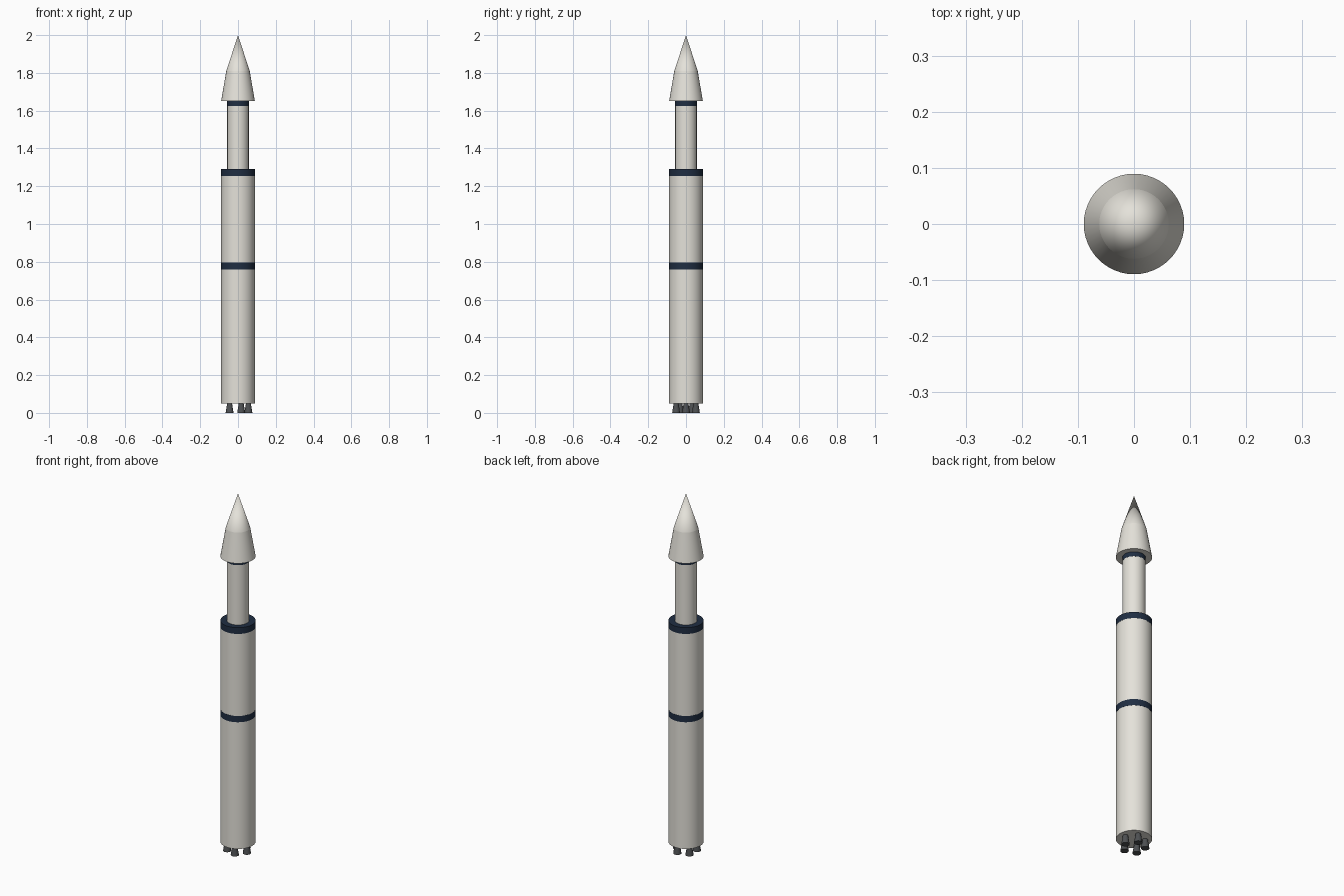
import bpy, bmesh, math
from mathutils import Matrix

if "Cube" in bpy.data.objects:
    bpy.data.objects.remove(bpy.data.objects["Cube"])

def material(name, rgb):
    m = bpy.data.materials.new(name)
    m.diffuse_color = (*rgb, 1)
    m.use_nodes = True
    m.node_tree.nodes["Principled BSDF"].inputs["Base Color"].default_value = m.diffuse_color
    return m

WHITE = material("warm white", (0.78, 0.76, 0.70))
NAVY = material("dark navy", (0.014, 0.027, 0.055))
GREY = material("dark grey", (0.075, 0.08, 0.085))

def frustum(name, mat, z0, z1, r0, r1, x=0, y=0, sides=48):
    """Upright round section from z0 (radius r0) to z1 (radius r1)."""
    bm = bmesh.new()
    bmesh.ops.create_cone(bm, cap_ends=True, segments=sides, radius1=r0, radius2=r1,
                          depth=z1 - z0, matrix=Matrix.Translation((x, y, (z0 + z1) / 2)))
    if r1 == 0:
        bmesh.ops.remove_doubles(bm, verts=bm.verts, dist=1e-5)
    mesh = bpy.data.meshes.new(name)
    bm.to_mesh(mesh)
    bm.free()
    mesh.materials.append(mat)
    ob = bpy.data.objects.new(name, mesh)
    bpy.context.collection.objects.link(ob)
    bpy.ops.object.select_all(action='DESELECT')
    ob.select_set(True)
    bpy.context.view_layer.objects.active = ob
    bpy.ops.object.shade_smooth_by_angle(angle=math.radians(30))
    return ob

R, NECK = 0.089, 0.057

# Main body stages with dark bands
frustum("lower_stage", WHITE, 0.05, 0.76, R, R)
frustum("middle_band", NAVY, 0.76, 0.795, R + 0.0005, R + 0.0005)
frustum("middle_stage", WHITE, 0.795, 1.255, R, R)
frustum("top_band", NAVY, 1.255, 1.29, R + 0.0005, R + 0.0005)

# Narrow upper stage
frustum("upper_stage", WHITE, 1.29, 1.625, NECK, NECK)
frustum("upper_band", NAVY, 1.625, 1.65, NECK + 0.0005, NECK + 0.0005)

# Two-slope nose
frustum("nose_skirt", WHITE, 1.65, 1.81, 0.0895, 0.062)
frustum("nose_tip", WHITE, 1.81, 2.0, 0.062, 0)

# Ring of five engine nozzles
for i in range(5):
    a = math.tau * i / 5
    frustum(f"engine_nozzle_{i + 1}", GREY, 0, 0.05, 0.021, 0.013,
            0.055 * math.cos(a), 0.055 * math.sin(a), 24)
